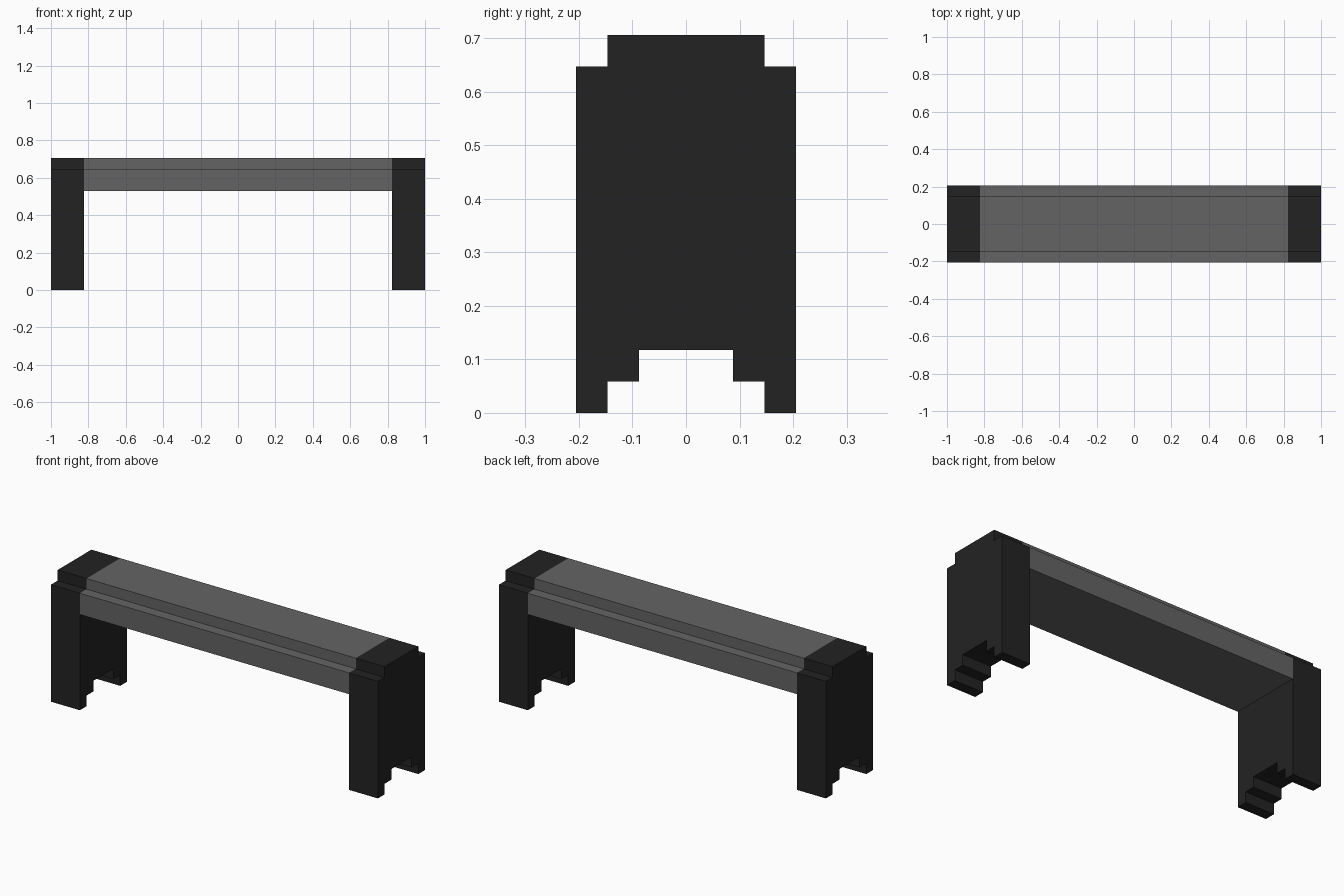
import bpy
import bmesh

U = 1 / 17  # grid unit: the bench is 34 units long

cube = bpy.data.objects.get("Cube")
if cube:
    bpy.data.objects.remove(cube, do_unlink=True)


def make_material(name, grey):
    mat = bpy.data.materials.new(name)
    mat.use_nodes = True
    colour = (grey, grey, grey, 1)
    mat.diffuse_color = colour
    bsdf = next(n for n in mat.node_tree.nodes if n.type == 'BSDF_PRINCIPLED')
    bsdf.inputs["Base Color"].default_value = colour
    return mat


def extrude_profile(name, half, x0, x1, mat):
    """Mirror a half outline of (y, z) points across y and extrude it along x."""
    outline = half + [(-y, z) for y, z in reversed(half)]
    bm = bmesh.new()
    face = bm.faces.new([bm.verts.new((x0 * U, y * U, z * U)) for y, z in outline])
    grown = bmesh.ops.extrude_face_region(bm, geom=[face])["geom"]
    verts = [g for g in grown if isinstance(g, bmesh.types.BMVert)]
    bmesh.ops.translate(bm, verts=verts, vec=((x1 - x0) * U, 0, 0))
    bmesh.ops.recalc_face_normals(bm, faces=bm.faces[:])
    mesh = bpy.data.meshes.new(name)
    bm.to_mesh(mesh)
    bm.free()
    mesh.materials.append(mat)
    obj = bpy.data.objects.new(name, mesh)
    bpy.context.collection.objects.link(obj)
    return obj


charcoal = make_material("charcoal", 0.0165)
mid_grey = make_material("mid grey", 0.127)

# Stepped top edge shared by the seat and the legs
top_edge = [(3.5, 11), (2.5, 11), (2.5, 12)]

# Seat beam
extrude_profile("seat", [(3.5, 9)] + top_edge, -14, 14, mid_grey)

# End legs with a stepped arch between the feet
leg = [(1.5, 2), (1.5, 1), (2.5, 1), (2.5, 0), (3.5, 0)] + top_edge
extrude_profile("left_leg", leg, 14, 17, charcoal)
extrude_profile("right_leg", leg, -17, -14, charcoal)
